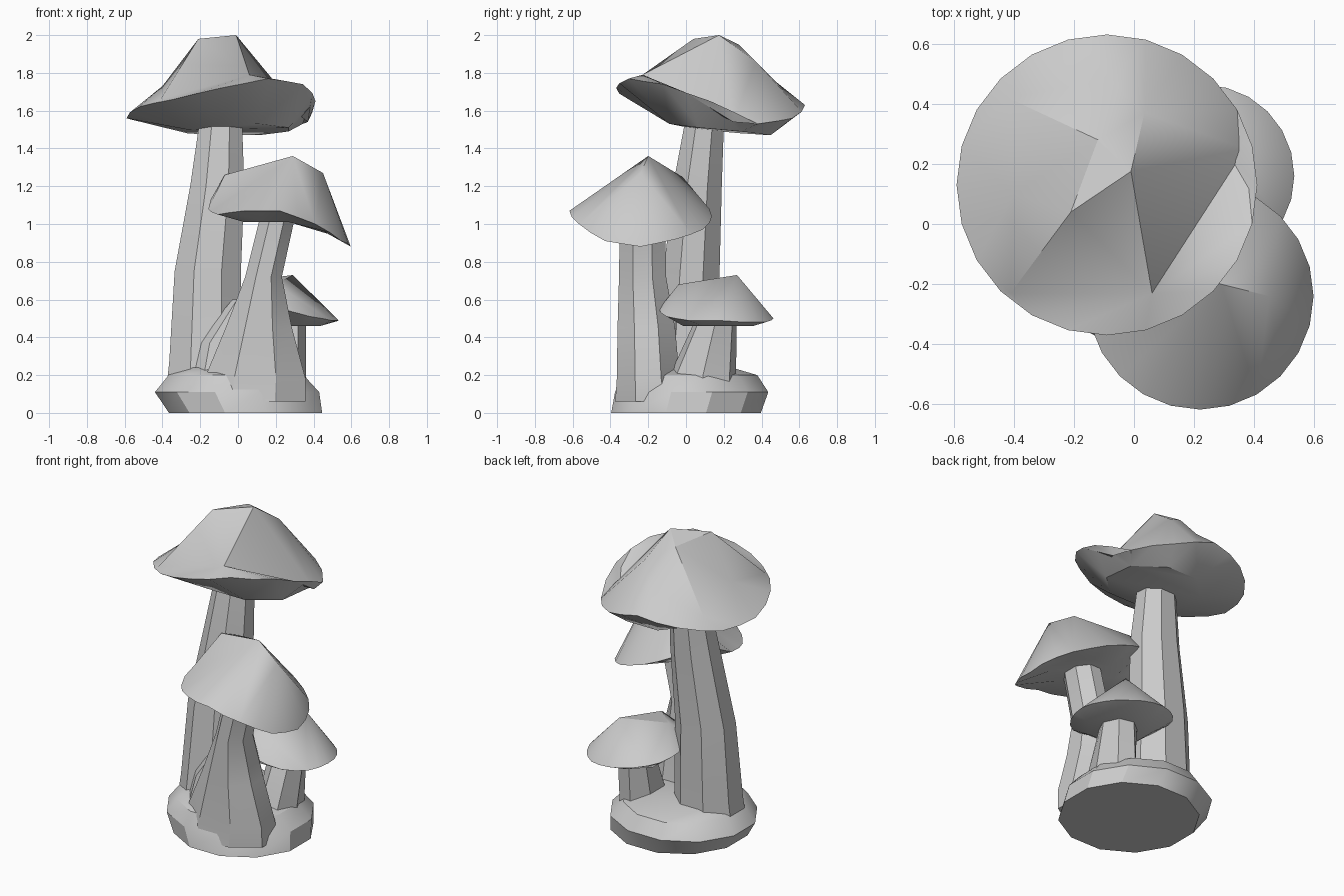
import bpy
import bmesh
from math import cos, sin, tau
from mathutils import Vector
from mathutils.geometry import delaunay_2d_cdt

default_cube = bpy.data.objects.get("Cube")
if default_cube:
    bpy.data.objects.remove(default_cube, do_unlink=True)

# One plain grey for everything
GREY = (0.6, 0.6, 0.6, 1.0)
grey = bpy.data.materials.new("stone grey")
grey.use_nodes = True
grey.diffuse_color = GREY
for node in grey.node_tree.nodes:
    if node.type == 'BSDF_PRINCIPLED':
        node.inputs["Base Color"].default_value = GREY

parts = []


def finish(name, bm):
    """Turn a bmesh into a named, coloured object."""
    bmesh.ops.recalc_face_normals(bm, faces=bm.faces)
    mesh = bpy.data.meshes.new(name)
    bm.to_mesh(mesh)
    bm.free()
    mesh.materials.append(grey)
    obj = bpy.data.objects.new(name, mesh)
    bpy.context.collection.objects.link(obj)
    parts.append(obj)


def ring(cx, cy, rx, ry, heights, turn=0.0):
    """Points around an ellipse, one for each height."""
    points = []
    for i, height in enumerate(heights):
        angle = tau * (i + turn) / len(heights)
        points.append(Vector((cx + rx * cos(angle), cy + ry * sin(angle), height)))
    return points


def loft(name, sections, sides, turn=0.0):
    """Closed skin through elliptical sections (cx, cy, rx, ry, z)."""
    bm = bmesh.new()
    loops = [[bm.verts.new(p) for p in ring(*shape, [z] * sides, turn)]
             for *shape, z in sections]
    for low, high in zip(loops, loops[1:]):
        for i in range(sides):
            j = (i + 1) % sides
            bm.faces.new((low[i], low[j], high[j], high[i]))
    bm.faces.new(loops[0])
    bm.faces.new(loops[-1])
    finish(name, bm)


def cap(name, centre, radius, rim_heights, peaks, creases, gill_centre, gill_radius,
        gill_heights):
    """Faceted crown and underside, both stretched from one wavy rim."""
    bm = bmesh.new()
    rounded = []
    for here, following in zip(rim_heights, rim_heights[1:] + rim_heights[:1]):
        rounded += [here, (here + following) / 2]
    rim_verts = [bm.verts.new(p) for p in ring(*centre, radius, radius, rounded)]
    crown = [Vector(p) for p in peaks]
    gills = ring(*gill_centre, gill_radius, gill_radius, gill_heights, 0.5)
    first = len(rim_verts)
    folds = [(first + a, first + b) for a, b in creases]
    for inner, edges in ((crown, folds), (gills, [])):
        verts = rim_verts + [bm.verts.new(p) for p in inner]
        flat = [v.co.xy for v in verts]
        result = delaunay_2d_cdt(flat, edges, [], 0, 1e-5, True)
        triangles, sources = result[2], result[3]
        for tri in triangles:
            bm.faces.new([verts[sources[i][0]] for i in tri])
    finish(name, bm)


# Rocky mound at the foot
loft("base_mound", [
    (0.04, 0.0, 0.42, 0.41, 0.0),
    (-0.005, 0.03, 0.45, 0.42, 0.11),
    (-0.01, 0.02, 0.37, 0.37, 0.2),
    (-0.05, 0.0, 0.26, 0.25, 0.24),
], 12, 0.5)

# Tall mushroom
loft("tall_stem", [
    (-0.17, 0.0, 0.23, 0.2, 0.1),
    (-0.17, 0.01, 0.21, 0.19, 0.27),
    (-0.16, 0.03, 0.19, 0.16, 0.75),
    (-0.11, 0.06, 0.155, 0.14, 1.2),
    (-0.09, 0.1, 0.12, 0.11, 1.56),
], 8, 0.5)
cap("tall_cap", (-0.09, 0.13), 0.5,
    [1.65, 1.53, 1.56, 1.63, 1.59, 1.55, 1.56, 1.62, 1.66, 1.72, 1.77, 1.74],
    [(-0.01, 0.175, 2.0), (-0.21, 0.04, 1.98), (0.06, -0.23, 1.79),
     (0.37, 0.25, 1.54), (-0.41, -0.23, 1.66), (-0.12, 0.28, 1.95),
     (0.035, 0.37, 1.86), (-0.075, 0.48, 1.75), (-0.42, 0.42, 1.63),
     (-0.4, 0.1, 1.73)],
    [(0, 1), (0, 2), (0, 3), (2, 3), (1, 4), (4, 2), (0, 5), (5, 7), (7, 8)],
    (0.0, 0.18), 0.29, [1.49, 1.47, 1.47, 1.48, 1.5, 1.53, 1.53, 1.51])

# Middle mushroom leaning to the front, with a root spreading to one side
loft("middle_stem", [
    (0.08, -0.19, 0.3, 0.2, 0.06),
    (0.09, -0.2, 0.29, 0.18, 0.18),
    (0.11, -0.21, 0.19, 0.165, 0.45),
    (0.135, -0.23, 0.105, 0.135, 0.72),
    (0.21, -0.23, 0.1, 0.13, 1.04),
], 8, 0.5)
loft("middle_root", [
    (-0.1, -0.13, 0.19, 0.15, 0.12),
    (-0.08, -0.12, 0.14, 0.11, 0.37),
    (0.02, -0.13, 0.05, 0.06, 0.6),
], 6)
cap("middle_cap", (0.22, -0.24), 0.377,
    [0.88, 0.92, 0.97, 1.04, 1.12, 1.18, 1.08, 1.05, 1.07, 1.07, 1.0, 0.91],
    [(0.29, -0.2, 1.36), (0.45, -0.24, 1.27), (0.01, -0.02, 1.25),
     (-0.07, -0.07, 1.26)],
    [(0, 1), (0, 2), (2, 3)],
    (0.2, -0.22), 0.18, [1.01] * 8)

# Small mushroom at the back
loft("small_stem", [
    (0.24, 0.08, 0.13, 0.19, 0.1),
    (0.24, 0.09, 0.12, 0.18, 0.2),
    (0.25, 0.16, 0.11, 0.11, 0.5),
], 7)
cap("small_cap", (0.23, 0.16), 0.303,
    [0.49, 0.48, 0.48, 0.5, 0.52, 0.54, 0.57, 0.58, 0.58, 0.55, 0.51, 0.49],
    [(0.29, 0.27, 0.73), (0.2, -0.04, 0.68), (0.05, 0.11, 0.7)],
    [(0, 1), (0, 2)],
    (0.25, 0.17), 0.2, [0.46] * 8)

# Soft shading on gentle folds, crisp edges elsewhere
bpy.ops.object.select_all(action='DESELECT')
for part in parts:
    part.select_set(True)
bpy.context.view_layer.objects.active = parts[0]
bpy.ops.object.shade_smooth_by_angle()
